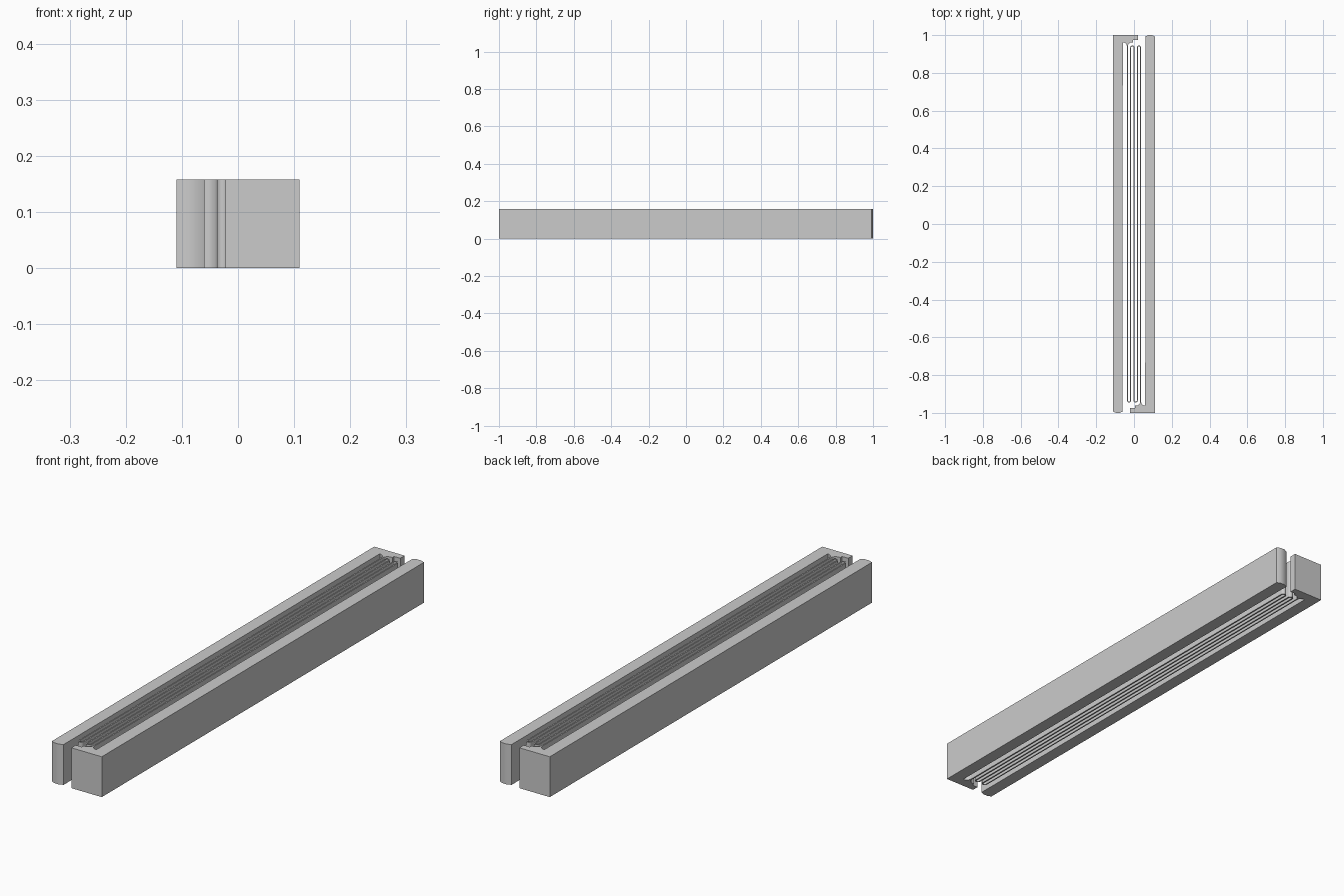
import bpy, bmesh
from math import pi, cos, sin

if "Cube" in bpy.data.objects:
    bpy.data.objects.remove(bpy.data.objects["Cube"])

H = 0.158       # height of the extrusion
T = 0.005       # leaf thickness
P = 0.0175      # leaf spacing
YA = 0.94       # where the leaves meet the anchors
R = P / 2       # turn radius


def arc(cx, cy, r, a0, a1, n):
    return [(cx + r * cos(a0 + (a1 - a0) * i / n),
             cy + r * sin(a0 + (a1 - a0) * i / n)) for i in range(n + 1)]


def extrude_faces(name, polys):
    """Extrude flat xy polygons (sharing points) upward to height H."""
    bm = bmesh.new()
    for pts in polys:
        bm.faces.new([bm.verts.new((x, y, 0)) for x, y in pts])
    bmesh.ops.remove_doubles(bm, verts=bm.verts, dist=1e-6)
    ext = bmesh.ops.extrude_face_region(bm, geom=bm.faces[:], use_keep_orig=True)
    bmesh.ops.translate(bm, vec=(0, 0, H),
                        verts=[v for v in ext["geom"] if isinstance(v, bmesh.types.BMVert)])
    bmesh.ops.recalc_face_normals(bm, faces=bm.faces)
    me = bpy.data.meshes.new(name)
    bm.to_mesh(me)
    bm.free()
    ob = bpy.data.objects.new(name, me)
    bpy.context.collection.objects.link(ob)
    bpy.context.view_layer.objects.active = ob
    for o in bpy.context.selected_objects:
        o.select_set(False)
    ob.select_set(True)
    bpy.ops.object.shade_smooth_by_angle(angle=0.6)
    return ob


# L-shaped bracket: long bar, chamfered foot, short arm with filleted anchor
xl = -2 * P     # centre of the outermost leaf
F = 0.022       # fillet radius at the leaf root
bracket = [(-0.11, 1.0), (-0.11, -0.993), (-0.095, -1.0), (-0.075, -1.0), (-0.06, -0.993)]
bracket += arc(xl - T / 2 - F, YA, F, pi / 2, 0, 8)
bracket += arc(xl + T / 2 + F, YA, F, pi, pi / 2, 8)
bracket += [(-0.005, YA + F), (-0.005, 0.973), (0.022, 0.973), (0.022, 1.0)]
extrude_faces("left_bracket", [bracket])
extrude_faces("right_bracket", [[(-x, -y) for x, y in bracket]])

# Serpentine spring: five leaves joined by rounded turns, as two offset edges
side_a, side_b = [(xl - T / 2, YA)], [(xl + T / 2, YA)]
for i in range(4):
    cx = (i - 1.5) * P
    s = -1 if i % 2 == 0 else 1
    cy = s * (YA - R + T / 2)
    outer = arc(cx, cy, R + T / 2, pi, pi + pi * (1 if s < 0 else -1), 12)
    inner = arc(cx, cy, R - T / 2, pi, pi + pi * (1 if s < 0 else -1), 12)
    side_a += outer if s < 0 else inner
    side_b += inner if s < 0 else outer
side_a.append((-xl - T / 2, -YA))
side_b.append((-xl + T / 2, -YA))
# the outer edge stays on the left at the start and on the right after each turn
if side_a[-2][0] > side_b[-2][0]:
    side_a[-1], side_b[-1] = side_b[-1], side_a[-1]
extrude_faces("serpentine_spring",
              [[side_a[i], side_a[i + 1], side_b[i + 1], side_b[i]]
               for i in range(len(side_a) - 1)])
